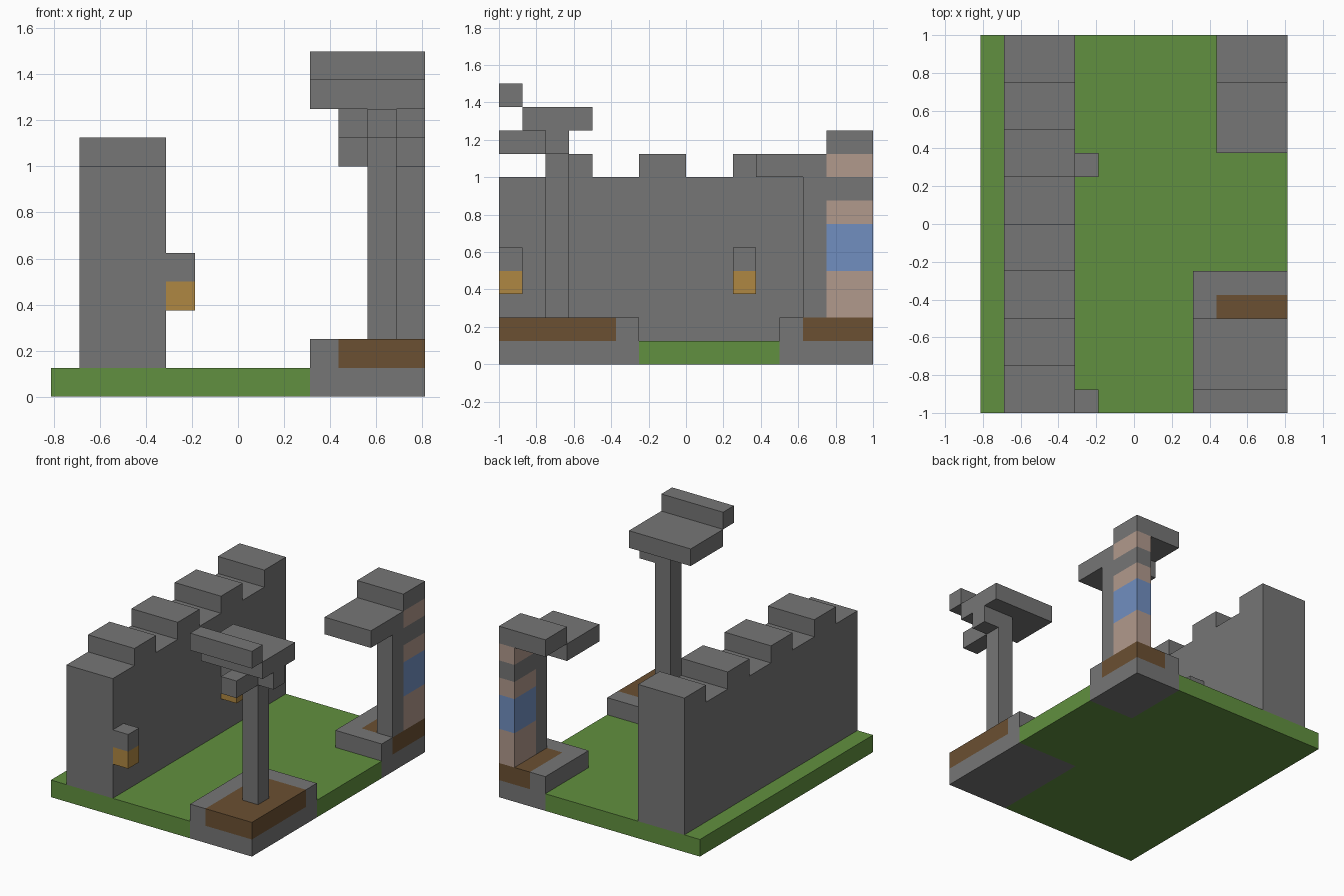
import bpy
import bmesh
from mathutils import Vector

U = 0.125                      # one block
ORIGIN = Vector((-6.5, -8, 0))  # block grid corner

cube = bpy.data.objects.get("Cube")
if cube:
    bpy.data.objects.remove(cube, do_unlink=True)


def material(name, rgb):
    m = bpy.data.materials.new(name)
    m.use_nodes = True
    m.diffuse_color = (*rgb, 1)
    node = next(n for n in m.node_tree.nodes if n.type == 'BSDF_PRINCIPLED')
    node.inputs["Base Color"].default_value = (*rgb, 1)
    return m


stone = material("stone_grey", (0.18, 0.18, 0.18))
grass = material("grass_green", (0.12, 0.28, 0.05))
soil = material("soil_brown", (0.147, 0.08, 0.032))
amber = material("amber", (0.43, 0.245, 0.055))
blue = material("banner_blue", (0.165, 0.275, 0.53))
pink = material("pale_pink", (0.44, 0.32, 0.265))


def prism(name, mat, outline, lo, hi, axis='z'):
    """Extrude an outline on the block grid along z (xy points) or x (yz points)."""
    def place(p, h):
        v = (p[0], p[1], h) if axis == 'z' else (h, p[0], p[1])
        return (Vector(v) + ORIGIN) * U
    bm = bmesh.new()
    face = bm.faces.new([bm.verts.new(place(p, lo)) for p in outline])
    grown = bmesh.ops.extrude_face_region(bm, geom=[face])["geom"]
    shift = place(outline[0], hi) - place(outline[0], lo)
    bmesh.ops.translate(bm, vec=shift,
                        verts=[v for v in grown if isinstance(v, bmesh.types.BMVert)])
    bmesh.ops.recalc_face_normals(bm, faces=bm.faces)
    mesh = bpy.data.meshes.new(name)
    bm.to_mesh(mesh)
    bm.free()
    mesh.materials.append(mat)
    ob = bpy.data.objects.new(name, mesh)
    bpy.context.collection.objects.link(ob)
    return ob


def box(name, mat, x, y, z):
    outline = [(x[0], y[0]), (x[1], y[0]), (x[1], y[1]), (x[0], y[1])]
    return prism(name, mat, outline, z[0], z[1])


# Lawn, notched around both plinths
prism("lawn", grass, [(0, 0), (9, 0), (9, 6), (13, 6), (13, 12), (10, 12), (10, 16), (0, 16)], 0, 1)

# Plinths with a stone kerb around a soil bed
box("front_plinth", stone, (9, 13), (0, 6), (0, 1))
prism("front_kerb", stone, [(9, 0), (10, 0), (10, 5), (13, 5), (13, 6), (9, 6)], 1, 2)
box("front_soil", soil, (10, 13), (0, 5), (1, 2))
box("back_plinth", stone, (10, 13), (12, 16), (0, 1))
prism("back_kerb", stone, [(10, 12), (13, 12), (13, 13), (11, 13), (11, 16), (10, 16)], 1, 2)
box("back_soil", soil, (11, 13), (13, 16), (1, 2))

# Battlement wall: stepped profile along its length
profile = [(16, 1), (0, 1), (0, 8)]
for start in range(2, 16, 4):
    profile += [(start, 8), (start, 9), (start + 2, 9)]
    if start + 2 < 16:
        profile.append((start + 2, 8))
prism("battlement_wall", stone, profile, 1, 4, axis='x')

# Wall lanterns
for label, y in (("front", 0), ("back", 10)):
    box(label + "_lantern_glow", amber, (4, 5), (y, y + 1), (3, 4))
    box(label + "_lantern_cap", stone, (4, 5), (y, y + 1), (4, 5))

# Front post with bracket, side arm and stepped roof
box("front_post", stone, (11, 12), (2, 3), (2, 10))
box("front_bracket", stone, (11, 12), (0, 2), (9, 10))
box("front_side_arm", stone, (12, 13), (2, 3), (9, 10))
box("front_roof_slab", stone, (9, 13), (1, 4), (10, 11))
box("front_roof_ridge", stone, (9, 13), (0, 1), (11, 12))

# Back post with coloured bands and stepped roof
box("back_post", stone, (12, 13), (13, 14), (2, 8))
bands = [(pink, 2, 4), (blue, 4, 6), (pink, 6, 7), (stone, 7, 8), (pink, 8, 9)]
for i, (mat, low, high) in enumerate(bands):
    box(f"back_post_band_{i + 1}", mat, (12, 13), (14, 16), (low, high))
box("back_roof_slab", stone, (10, 13), (11, 14), (8, 9))
box("back_roof_top", stone, (10, 13), (14, 16), (9, 10))
